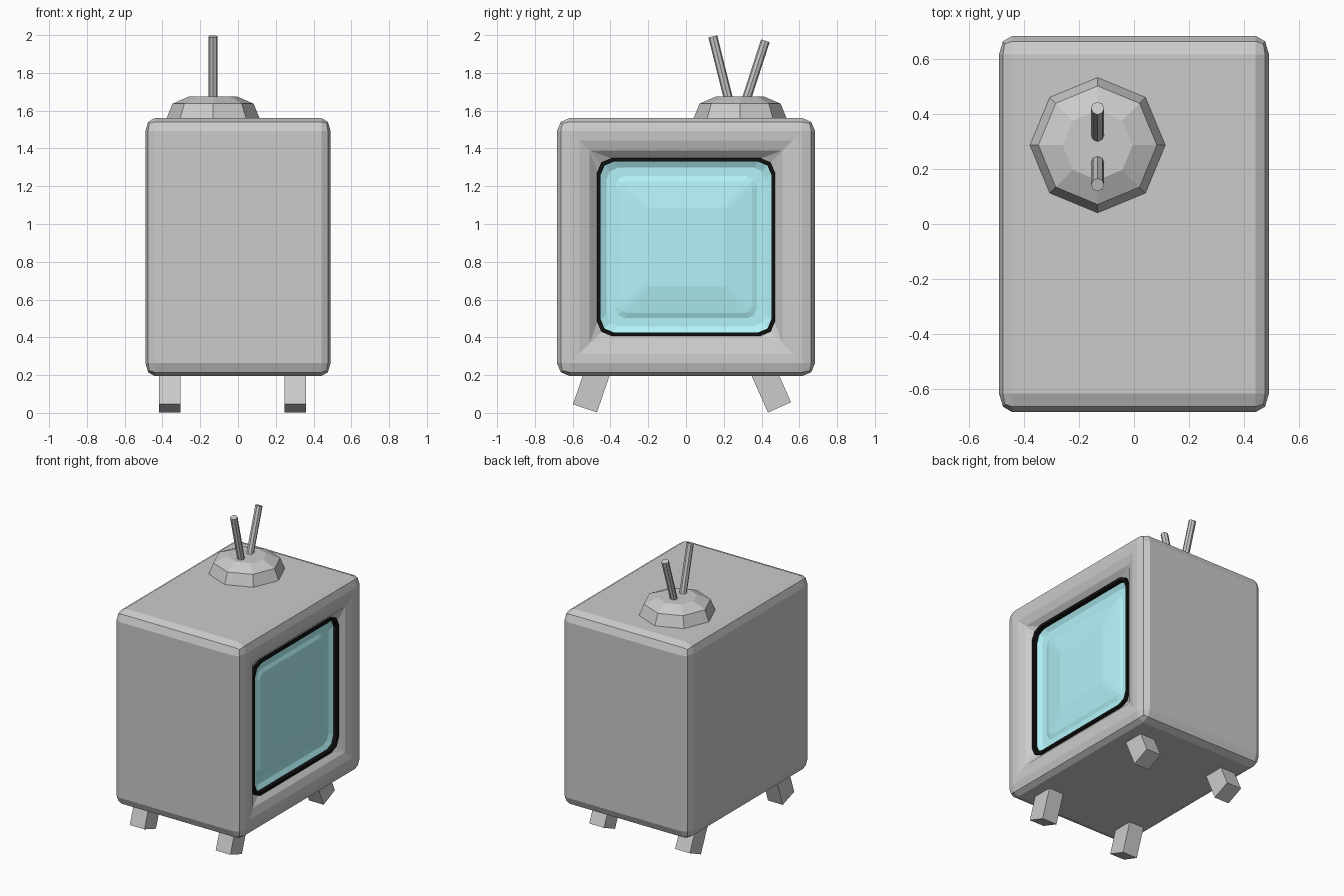
import bpy, bmesh
from math import radians, sin, cos, pi
from mathutils import Matrix, Vector

if "Cube" in bpy.data.objects:
    bpy.data.objects.remove(bpy.data.objects["Cube"])

ZC, SIZE = 0.878, 1.366      # body centre height, body width and height


def finish(bm, name, color=None):
    bmesh.ops.remove_doubles(bm, verts=bm.verts, dist=0.0005)
    bmesh.ops.recalc_face_normals(bm, faces=bm.faces)
    me = bpy.data.meshes.new(name)
    bm.to_mesh(me)
    bm.free()
    ob = bpy.data.objects.new(name, me)
    bpy.context.collection.objects.link(ob)
    if color:
        mat = bpy.data.materials.new(name + "_color")
        mat.diffuse_color = color
        mat.use_nodes = True
        mat.node_tree.nodes["Principled BSDF"].inputs["Base Color"].default_value = mat.diffuse_color
        me.materials.append(mat)
    return ob


def loft(bm, rings, cap=False, closed=False):
    loops = [[bm.verts.new(p) for p in r] for r in rings]
    pairs = list(zip(loops, loops[1:]))
    if closed:
        pairs.append((loops[-1], loops[0]))
    for a, b in pairs:
        n = len(a)
        for i in range(n):
            j = (i + 1) % n
            bm.faces.new((a[i], a[j], b[j], b[i]))
    if cap:
        bm.faces.new(loops[-1])


def rounded_square(half, r, x):
    """Square loop facing +x whose corners are rounded with two segments."""
    pts = []
    for q in range(4):
        c = pi / 4 + q * pi / 2
        cy = (half - r) * (1 if cos(c) > 0 else -1)
        cz = (half - r) * (1 if sin(c) > 0 else -1)
        for k in (-1, 0, 1):
            a = c + k * pi / 4
            pts.append(Vector((x, cy + r * cos(a), ZC + cz + r * sin(a))))
    return pts


# Cabinet: bevelled box with a funnel-shaped opening in the +x side
bm = bmesh.new()
bmesh.ops.create_cube(bm, size=1)
bmesh.ops.bevel(bm, geom=bm.edges[:], offset=0.05, segments=2, profile=0.5, affect='EDGES')
bmesh.ops.transform(bm, verts=bm.verts, matrix=Matrix.Translation((0, 0, ZC)) @ Matrix.Diagonal((0.98, SIZE, SIZE, 1)))
side = max(bm.faces, key=lambda f: f.calc_center_median().x)
bmesh.ops.delete(bm, geom=[side], context='FACES_ONLY')
loft(bm, [rounded_square(h, r, x) for h, r, x in
          ((SIZE * 0.45, 0, 0.49), (0.565, 0, 0.487), (0.51, 0.005, 0.47), (0.467, 0.075, 0.43))])
finish(bm, "cabinet")

# Black trim ring around the screen
bm = bmesh.new()
loft(bm, [rounded_square(h, r, x) for h, r, x in
          ((0.472, 0.08, 0.40), (0.472, 0.08, 0.45), (0.452, 0.07, 0.45), (0.452, 0.07, 0.40))], closed=True)
finish(bm, "screen_trim", (0.005, 0.005, 0.005, 1))

# Screen: sunken rim and a bulging centre
bm = bmesh.new()
loft(bm, [rounded_square(h, r, x) for h, r, x in
          ((0.458, 0.07, 0.425), (0.42, 0.06, 0.405), (0.375, 0.05, 0.405),
           (0.35, 0.04, 0.415), (0.21, 0.02, 0.435))], cap=True)
finish(bm, "screen", (0.45, 0.9, 0.95, 1))

# Eight-sided antenna base
bm = bmesh.new()
loft(bm, [[Vector((-0.132 + r * cos(i * pi / 4), 0.286 + r * sin(i * pi / 4), z)) for i in range(8)]
          for r, z in ((0.248, 1.555), (0.215, 1.637), (0.127, 1.675))], cap=True)
finish(bm, "antenna_base")

# Antenna rods
for name, y, tilt, length in (("front_antenna", 0.24, 14, 0.405), ("back_antenna", 0.30, -18, 0.389)):
    bm = bmesh.new()
    m = Matrix.Translation((-0.132, y, 1.60)) @ Matrix.Rotation(radians(tilt), 4, 'X') @ Matrix.Translation((0, 0, length / 2))
    bmesh.ops.create_cone(bm, cap_ends=True, segments=8, radius1=0.024, radius2=0.024, depth=length, matrix=m)
    finish(bm, name)

# Splayed legs
for end, y, z, tilt in (("front", -0.535, 0.024, -19), ("back", 0.495, 0.029, 24)):
    for lr, x in (("left", -0.362), ("right", 0.303)):
        bm = bmesh.new()
        m = (Matrix.Translation((x, y, z)) @ Matrix.Rotation(radians(tilt), 4, 'X')
             @ Matrix.Translation((0, 0, 0.12)) @ Matrix.Diagonal((0.114, 0.134, 0.24, 1)))
        bmesh.ops.create_cube(bm, size=1, matrix=m)
        finish(bm, f"{end}_{lr}_leg")
